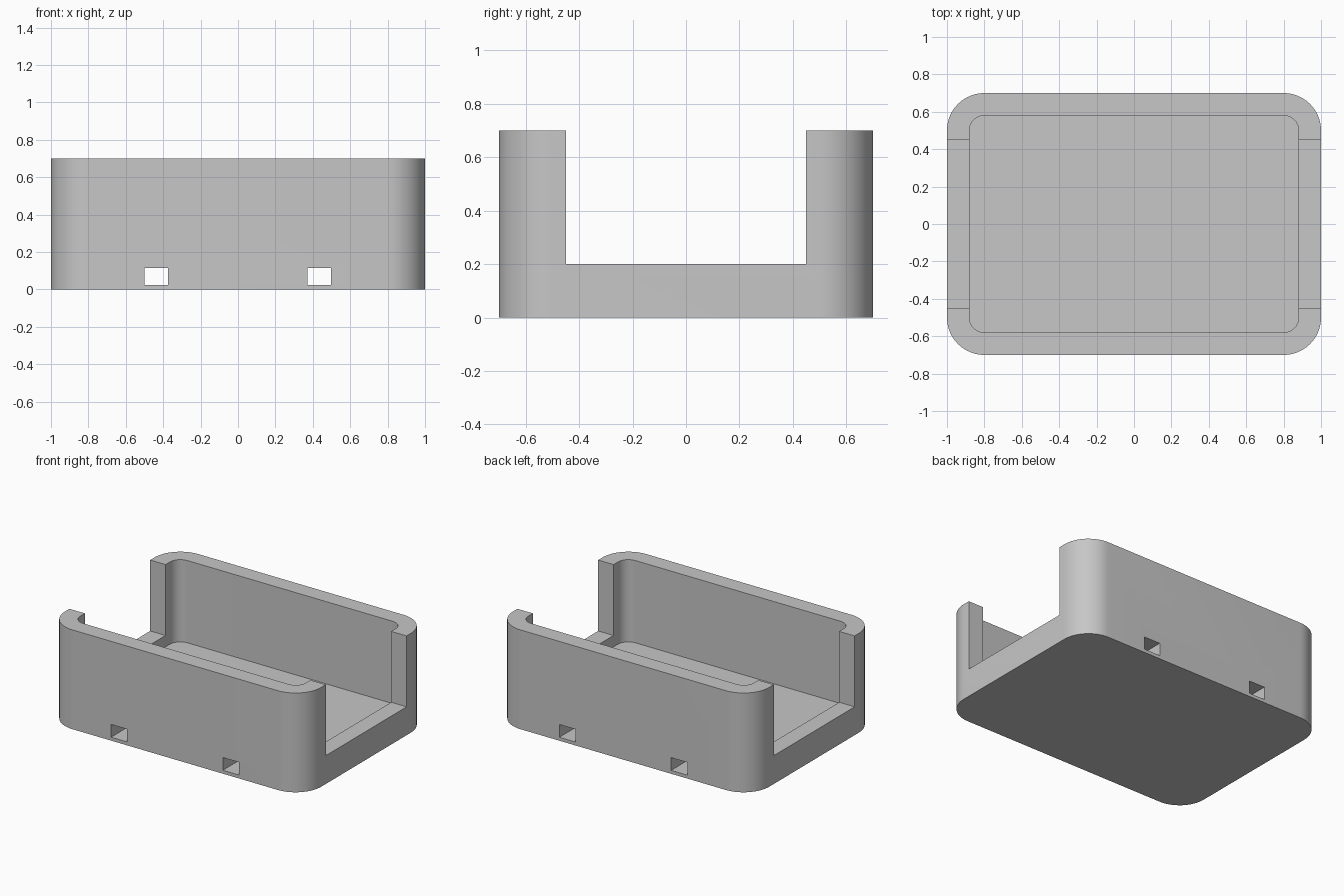
import bpy
import bmesh
import math

cube = bpy.data.objects.get("Cube")
if cube:
    bpy.data.objects.remove(cube, do_unlink=True)

# One plain grey for the whole tray
colour = (0.57, 0.57, 0.57, 1)
grey = bpy.data.materials.new("grey_plastic")
grey.use_nodes = True
grey.diffuse_color = colour
grey.node_tree.nodes["Principled BSDF"].inputs["Base Color"].default_value = colour


def rounded_block(name, half_x, half_y, radius, z0, z1, steps=16):
    """Upright prism with a rounded-rectangle outline."""
    bm = bmesh.new()
    ring = []
    for i, (sx, sy) in enumerate([(1, 1), (-1, 1), (-1, -1), (1, -1)]):
        for k in range(steps + 1):
            a = math.pi / 2 * (i + k / steps)
            ring.append(bm.verts.new((sx * (half_x - radius) + radius * math.cos(a),
                                      sy * (half_y - radius) + radius * math.sin(a), z0)))
    base = bm.faces.new(ring)
    top = bmesh.ops.extrude_face_region(bm, geom=[base], use_keep_orig=True)["geom"]
    bmesh.ops.translate(bm, vec=(0, 0, z1 - z0),
                        verts=[g for g in top if isinstance(g, bmesh.types.BMVert)])
    bmesh.ops.recalc_face_normals(bm, faces=bm.faces)
    mesh = bpy.data.meshes.new(name)
    bm.to_mesh(mesh)
    bm.free()
    obj = bpy.data.objects.new(name, mesh)
    bpy.context.collection.objects.link(obj)
    obj.data.materials.append(grey)
    return obj


def box(name, centre, size):
    bpy.ops.mesh.primitive_cube_add(size=1, location=centre)
    obj = bpy.context.object
    obj.name = name
    obj.scale = size
    obj.data.materials.append(grey)
    return obj


# Tray body and the shapes cut out of it
tray = rounded_block("tray", 1.0, 0.7, 0.2, 0, 0.7)
cutters = [
    rounded_block("cavity_cutter", 0.88, 0.58, 0.08, 0.12, 1.0),
    box("end_opening_cutter", (0, 0, 0.6), (3, 0.9, 0.8)),
]
# Strap tunnels running front to back under the floor
for side, x in (("right", -0.437), ("left", 0.435)):
    cutters.append(box(side + "_strap_tunnel_cutter", (x, 0, 0.069), (0.126, 2, 0.09)))

for cutter in cutters:
    cutter.hide_render = True
    mod = tray.modifiers.new(cutter.name, 'BOOLEAN')
    mod.operation = 'DIFFERENCE'
    mod.solver = 'EXACT'
    mod.object = cutter

# Apply the cuts, drop the cutters and smooth the rounded corners
bpy.ops.object.select_all(action='DESELECT')
tray.select_set(True)
bpy.context.view_layer.objects.active = tray
for mod in list(tray.modifiers):
    bpy.ops.object.modifier_apply(modifier=mod.name)
for cutter in cutters:
    bpy.data.objects.remove(cutter, do_unlink=True)
bpy.ops.object.shade_smooth_by_angle(angle=math.radians(30))
